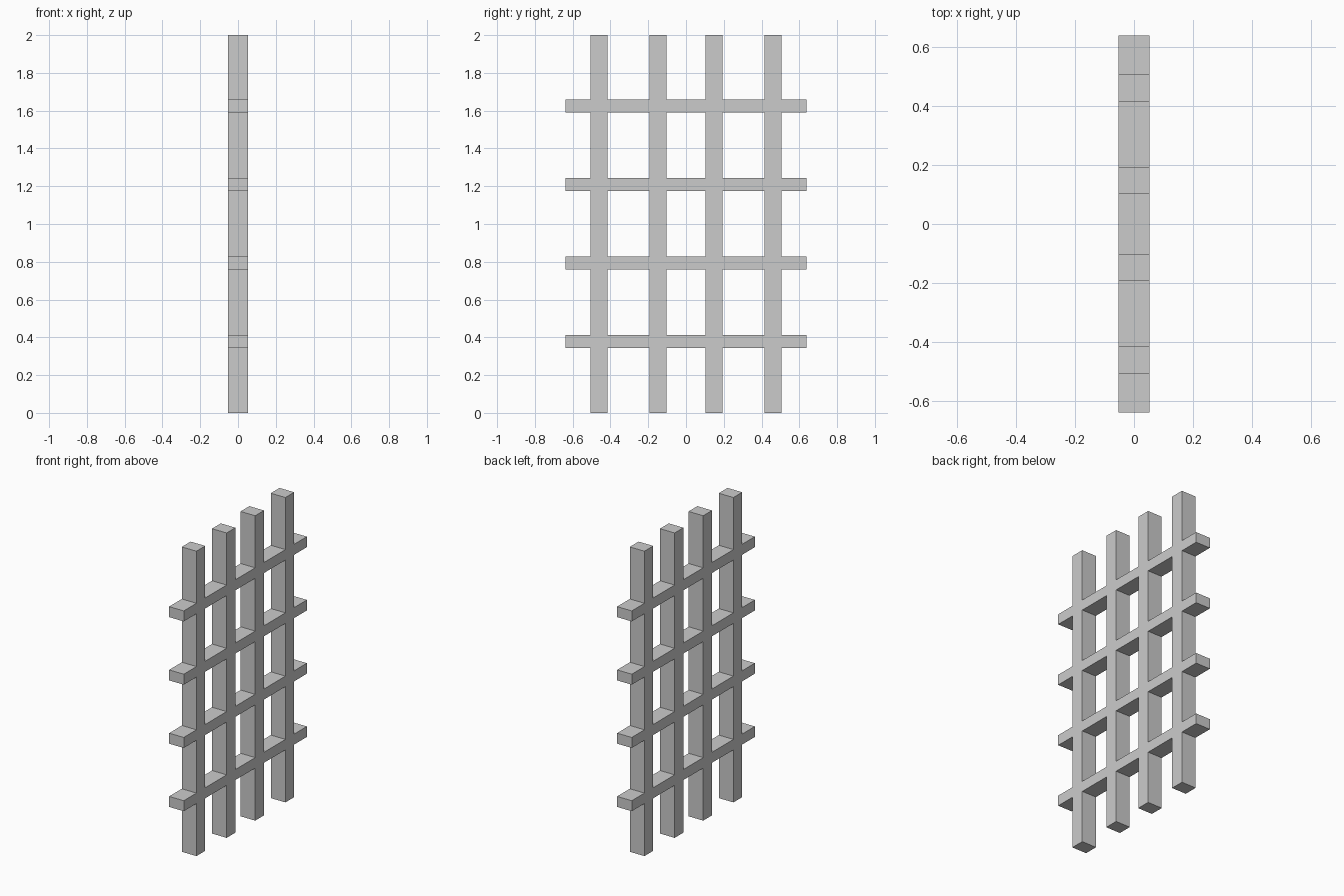
import bpy

if "Cube" in bpy.data.objects:
    bpy.data.objects.remove(bpy.data.objects["Cube"])

DEPTH = 0.106


def bar(name, y, z, width, height):
    """Box centred at (0, y, z), sharing the lattice depth."""
    bpy.ops.mesh.primitive_cube_add(size=1, location=(0, y, z))
    ob = bpy.context.object
    ob.name = name
    ob.scale = (DEPTH, width, height)
    bpy.ops.object.transform_apply(location=False, rotation=False, scale=True)
    return ob


# Upright bars
for i, y in enumerate((-0.461, -0.148, 0.148, 0.461)):
    bar(f"vertical_bar_{i + 1}", y, 1.0, 0.091, 2.0)

# Cross bars, flush with the uprights
for i in range(4):
    bar(f"horizontal_bar_{i + 1}", 0, 0.379 + i * 0.415, 1.276, 0.069)
